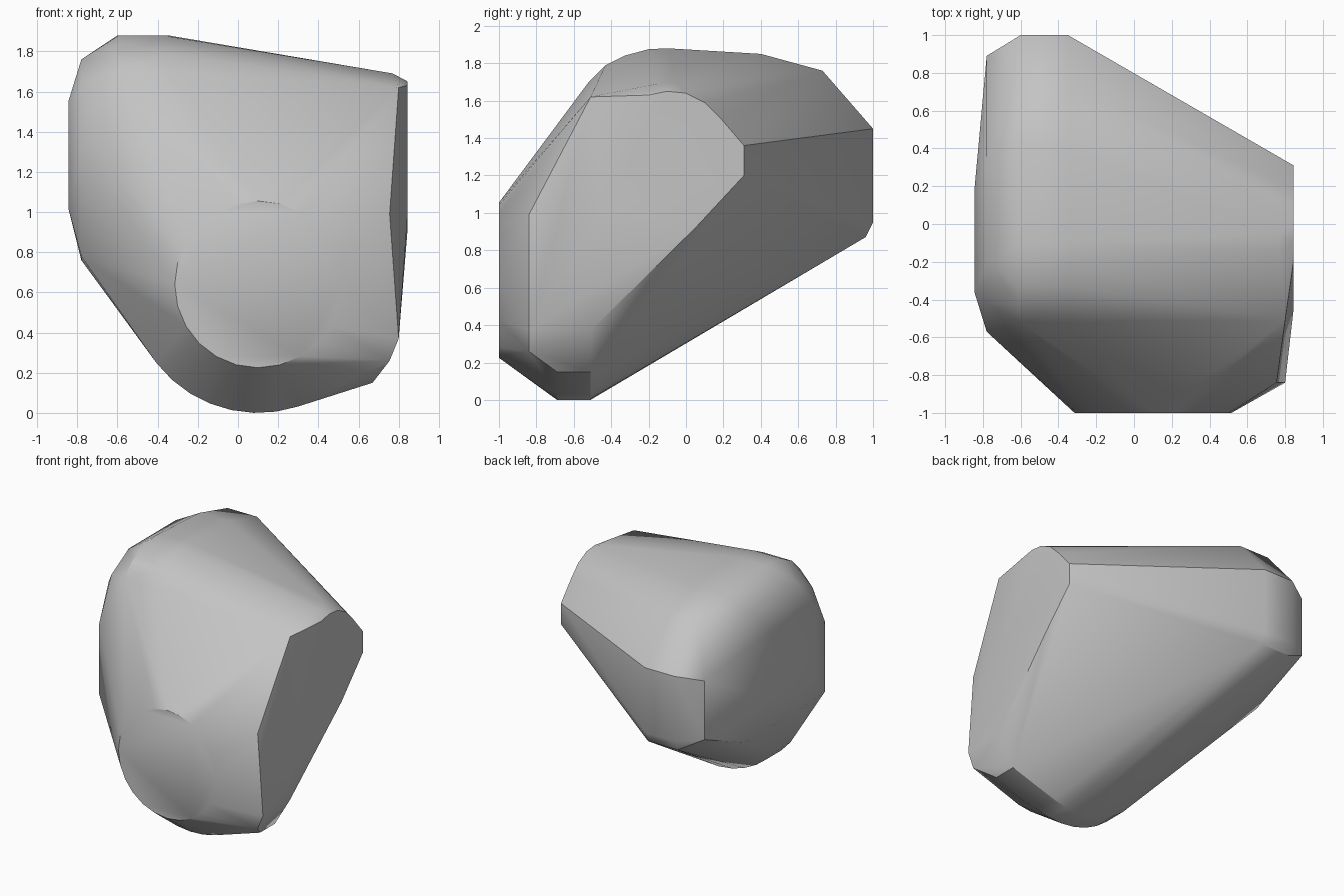
import bpy
import bmesh
from math import cos, sin, radians

default_cube = bpy.data.objects.get("Cube")
if default_cube:
    bpy.data.objects.remove(default_cube, do_unlink=True)


def arc(center_x, center_z, radius, y, start, end, steps):
    """Points along an arc that faces the front."""
    angles = [radians(start + (end - start) * i / steps) for i in range(steps + 1)]
    return [(center_x + radius * cos(a), y, center_z + radius * sin(a)) for a in angles]


def side_profile(x, outline):
    """Points of a (y, z) outline standing at one x position."""
    return [(x, y, z) for y, z in outline]


points = []

# Round flat front face
points += arc(0.1, 0.64, 0.415, -1, 0, 345, 23)

# Rounded belly, a short length of a wider cylinder
for y in (-0.69, -0.51):
    points += arc(0.1, 0.64, 0.64, y, 218, 288, 7)
    points.append((0.67, y, 0.15))

# Left flat side: rounded rim, then the tilted front strip
points += side_profile(0.845, [(0.05, 0.92), (0.31, 1.2), (0.31, 1.36), (0.19, 1.5),
                               (0.1, 1.59), (0, 1.64), (-0.1, 1.65), (-0.2, 1.63),
                               (-0.45, 1.0)])
points += side_profile(0.8, [(-0.51, 1.62), (-0.51, 0.37), (-0.84, 0.37)])
points += side_profile(0.755, [(-0.84, 0.99), (-0.84, 0.26)])
points += side_profile(0.77, [(-0.05, 1.69), (-0.15, 1.69)])

# Back and crown, the same outline at both ends of the ridge
ridge = [(0.96, 0.87), (1, 0.95), (1, 1.45), (0.73, 1.76), (0.4, 1.85), (-0.1, 1.88),
         (-0.2, 1.875), (-0.33, 1.84), (-0.43, 1.79), (-0.52, 1.7)]
for x in (-0.6, -0.35):
    points += side_profile(x, ridge)

# Right flat side: outer rim and raised middle
points += side_profile(-0.78, [(0.89, 0.97), (0.89, 1.42), (0.36, 1.76), (-0.21, 1.76),
                               (-0.42, 1.64), (-0.57, 1.32), (-0.57, 0.78), (-0.3, 0.76),
                               (0.4, 0.76)])
points += side_profile(-0.845, [(y, z) for y in (-0.36, 0.18) for z in (1.02, 1.55)])

# Wrap all the cross-sections in one convex skin
bm = bmesh.new()
for p in points:
    bm.verts.new(p)
hull = bmesh.ops.convex_hull(bm, input=bm.verts[:])
spare = {g for key in ("geom_interior", "geom_unused") for g in hull[key]
         if isinstance(g, bmesh.types.BMVert)}
bmesh.ops.delete(bm, geom=list(spare), context='VERTS')
bmesh.ops.delete(bm, geom=[v for v in bm.verts if not v.link_faces], context='VERTS')
bmesh.ops.dissolve_limit(bm, angle_limit=radians(1), verts=bm.verts[:], edges=bm.edges[:])
bmesh.ops.recalc_face_normals(bm, faces=bm.faces[:])

mesh = bpy.data.meshes.new("faceted_stone")
bm.to_mesh(mesh)
bm.free()
stone = bpy.data.objects.new("faceted_stone", mesh)
bpy.context.collection.objects.link(stone)

# Plain grey surface
grey = bpy.data.materials.new("plain_grey")
grey.use_nodes = True
color = (0.55, 0.55, 0.55, 1)
grey.diffuse_color = color
grey.node_tree.nodes["Principled BSDF"].inputs["Base Color"].default_value = color
mesh.materials.append(grey)

# Soft shading with crisp rims
bpy.ops.object.select_all(action='DESELECT')
stone.select_set(True)
bpy.context.view_layer.objects.active = stone
bpy.ops.object.shade_smooth_by_angle(angle=radians(32))
